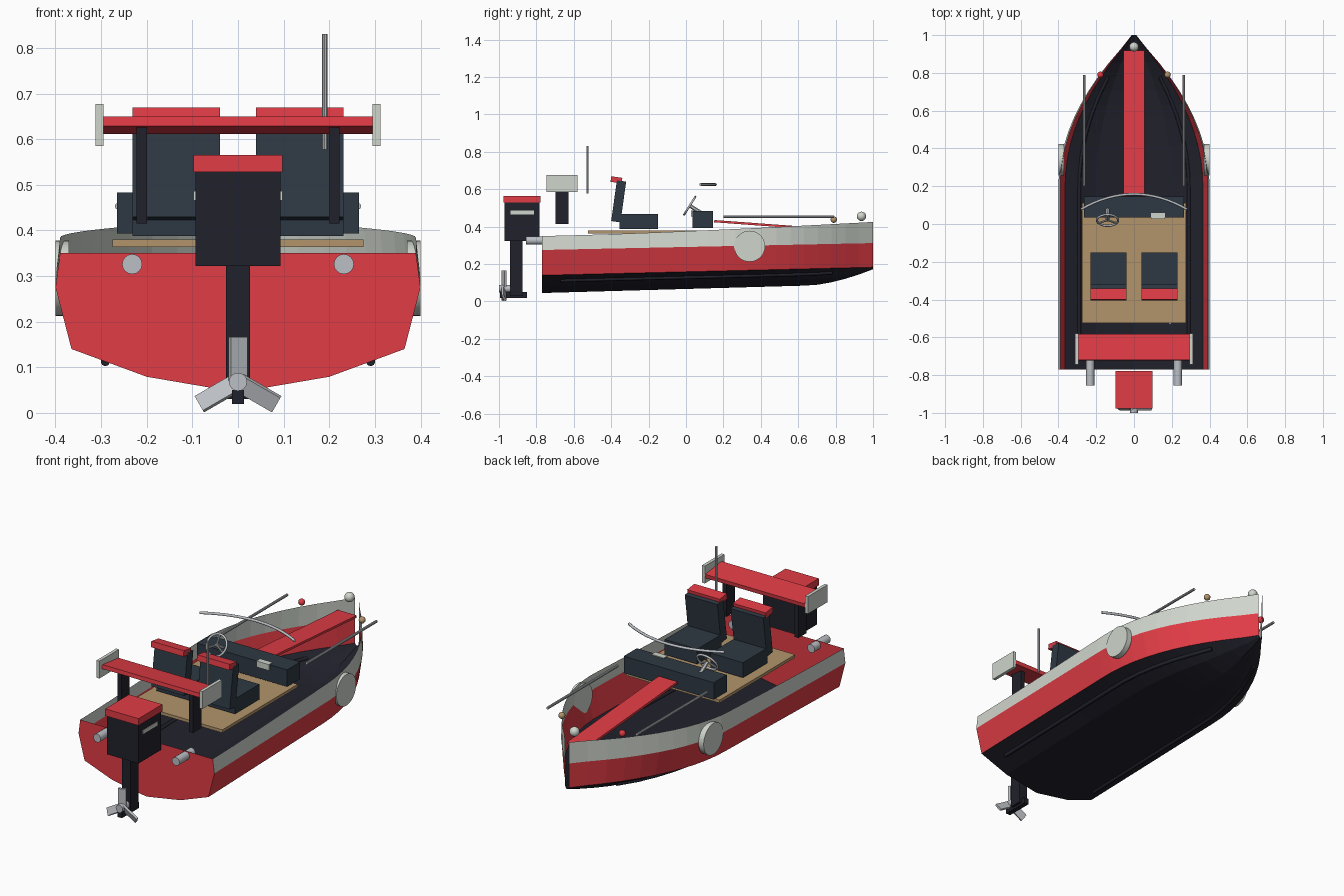
import bpy, bmesh, math
from mathutils import Vector, Matrix

if "Cube" in bpy.data.objects:
    bpy.data.objects.remove(bpy.data.objects["Cube"])


def material(name, rgb):
    m = bpy.data.materials.new(name)
    m.use_nodes = True
    m.diffuse_color = (*rgb, 1)
    m.node_tree.nodes["Principled BSDF"].inputs["Base Color"].default_value = (*rgb, 1)
    return m


RED = material("red", (0.75, 0.045, 0.06))
BLACK = material("near_black", (0.015, 0.015, 0.025))
NAVY = material("navy", (0.027, 0.04, 0.056))
PALE = material("pale_grey", (0.62, 0.66, 0.6))
TAN = material("tan", (0.45, 0.3, 0.15))
METAL = material("metal", (0.5, 0.52, 0.55))


def finish(bm, name, *mats, smooth=False):
    me = bpy.data.meshes.new(name)
    bm.to_mesh(me)
    bm.free()
    ob = bpy.data.objects.new(name, me)
    bpy.context.collection.objects.link(ob)
    for m in mats:
        me.materials.append(m)
    if smooth:
        bpy.ops.object.select_all(action='DESELECT')
        ob.select_set(True)
        bpy.context.view_layer.objects.active = ob
        bpy.ops.object.shade_smooth_by_angle()
    return ob


def box(name, xs, ys, zs, mat, tilt=0):
    """Box from its x, y, z ranges, tilted about x through its centre."""
    ranges = (xs, ys, zs)
    centre = [(a + b) / 2 for a, b in ranges]
    size = [b - a for a, b in ranges]
    bm = bmesh.new()
    bmesh.ops.create_cube(bm, size=1, matrix=Matrix.Translation(centre)
                          @ Matrix.Rotation(math.radians(tilt), 4, 'X')
                          @ Matrix.Diagonal((*size, 1)))
    return finish(bm, name, mat)


def rod(name, a, b, r, mat, sides=16):
    a, b = Vector(a), Vector(b)
    d = b - a
    bm = bmesh.new()
    bmesh.ops.create_cone(bm, cap_ends=True, segments=sides, radius1=r, radius2=r, depth=d.length,
                          matrix=Matrix.Translation((a + b) / 2) @ d.to_track_quat('Z', 'Y').to_matrix().to_4x4())
    return finish(bm, name, mat, smooth=True)


def ball(name, pos, r, mat):
    bm = bmesh.new()
    bmesh.ops.create_uvsphere(bm, u_segments=16, v_segments=10, radius=r, matrix=Matrix.Translation(pos))
    return finish(bm, name, mat, smooth=True)


def tube(name, points, r, mat, cyclic=False):
    cu = bpy.data.curves.new(name, 'CURVE')
    cu.dimensions = '3D'
    cu.bevel_depth = r
    cu.bevel_resolution = 2
    cu.use_fill_caps = True
    sp = cu.splines.new('POLY')
    sp.points.add(len(points) - 1)
    for p, co in zip(sp.points, points):
        p.co = (*co, 1)
    sp.use_cyclic_u = cyclic
    ob = bpy.data.objects.new(name, cu)
    bpy.context.collection.objects.link(ob)
    cu.materials.append(mat)
    return ob


def mix(a, b, t):
    return a + (b - a) * t


# Hull lines
STERN, BOW = -0.77, 1.0


def beam(y):
    t = max(0, (y - 0.2) / 0.8)
    return max(0.03, 1 - t ** 2)


def keel(y):
    if y < 0.65:
        return mix(0.045, 0.085, (y - STERN) / (0.65 - STERN))
    return mix(0.085, 0.172, ((y - 0.65) / 0.35) ** 1.6)


def half_section(y):
    t = (y - STERN) / (BOW - STERN)
    w, k, chine = beam(y), keel(y), mix(0.14, 0.183, t)
    return [(0, k), (0.2 * w, mix(k, chine, 0.36)), (0.365 * w, chine),
            (0.4 * w, mix(0.275, 0.312, t)), (0.39 * w, mix(0.35, 0.425, t ** 1.3))]


# Open hull shell with black bottom, red sides and pale top strake
bm = bmesh.new()
rows = []
for i in range(25):
    y = mix(STERN, BOW, i / 24)
    half = half_section(y)
    full = [(-x, z) for x, z in reversed(half[1:])] + half
    rows.append([bm.verts.new((x, y, z)) for x, z in full])
bands = (2, 1, 0, 0, 0, 0, 1, 2)
for r0, r1 in zip(rows, rows[1:]):
    for j, band in enumerate(bands):
        f = bm.faces.new((r0[j], r0[j + 1], r1[j + 1], r1[j]))
        f.material_index = band
transom = bm.faces.new(rows[0])
transom.material_index = 1
bmesh.ops.recalc_face_normals(bm, faces=bm.faces)
finish(bm, "hull", BLACK, RED, PALE)

# Paired hull fittings
for s, side in ((1, "left"), (-1, "right")):
    path = []
    for i in range(15):
        y = mix(-0.67, 0.78, i / 14)
        h = half_section(y)
        path.append((s * mix(h[1][0], h[2][0], 0.55), y, mix(h[1][1], h[2][1], 0.55) - 0.003))
    tube(f"spray_rail_{side}", path, 0.01, BLACK)
    rod(f"side_disc_{side}", (s * 0.37, 0.34, 0.295), (s * 0.4, 0.34, 0.295), 0.083, PALE, 32)
    rod(f"exhaust_pipe_{side}", (s * 0.232, -0.855, 0.326), (s * 0.232, -0.72, 0.326), 0.022, METAL)
    rod(f"hand_rail_{side}", (s * 0.263, 0.2, 0.453), (s * 0.263, 0.79, 0.453), 0.007, METAL, 10)
    ball(f"side_light_{side}", (s * 0.178, 0.79, 0.437), 0.017, TAN if s > 0 else RED)
ball("bow_light", (0, 0.938, 0.455), 0.025, PALE)

# Foredeck stripe, sloping down to the bow
box("foredeck_stripe", (-0.055, 0.055), (0.15, 0.92), (0.395, 0.407), RED, -4.2)

# Cockpit
box("cockpit_floor", (-0.275, 0.275), (-0.525, 0.11), (0.364, 0.38), TAN)
box("console", (-0.265, 0.265), (0.035, 0.145), (0.393, 0.483), NAVY)
box("instrument_panel", (0.09, 0.163), (0.026, 0.058), (0.455, 0.487), PALE)
arc = [mix(-1, 1, i / 16) for i in range(17)]
tube("windshield_rail", [(0.28 * u, 0.158 - 0.08 * u * u, 0.625) for u in arc], 0.007, METAL)

# Steering wheel
hub = Vector((-0.14, 0.02, 0.512))
turn = Matrix.Rotation(math.radians(58), 3, 'X')
ring = [hub + turn @ Vector((0.056 * math.cos(a), 0.056 * math.sin(a), 0))
        for a in (math.tau * i / 24 for i in range(24))]
tube("wheel_rim", ring, 0.006, METAL, True)
for i in range(3):
    rod(f"wheel_spoke_{i + 1}", hub, ring[i * 8 + 6], 0.005, METAL, 8)
rod("steering_column", hub, hub + turn @ Vector((0, 0, -0.07)), 0.01, METAL, 12)

# Seats
for s, side in ((1, "left"), (-1, "right")):
    xs = sorted((s * 0.039, s * 0.231))
    box(f"seat_cushion_{side}", xs, (-0.355, -0.15), (0.388, 0.468), NAVY)
    box(f"seat_back_{side}", xs, (-0.385, -0.335), (0.425, 0.645), NAVY, -8)
    box(f"headrest_{side}", xs, (-0.402, -0.342), (0.635, 0.665), RED, -8)

# Rear arch
box("arch_wing", (-0.3, 0.3), (-0.722, -0.583), (0.62, 0.641), RED, -7)
for s, side in ((1, "left"), (-1, "right")):
    box(f"arch_end_plate_{side}", sorted((s * 0.295, s * 0.312)), (-0.745, -0.58), (0.585, 0.677), PALE)
    box(f"arch_strut_{side}", sorted((s * 0.199, s * 0.223)), (-0.697, -0.627), (0.415, 0.625), BLACK)
rod("antenna", (0.19, -0.527, 0.577), (0.19, -0.527, 0.83), 0.006, METAL, 10)

# Outboard motor
box("motor_cowl", (-0.093, 0.093), (-0.97, -0.782), (0.322, 0.528), BLACK)
box("motor_cap", (-0.098, 0.098), (-0.977, -0.777), (0.528, 0.565), RED)
for s, side in ((1, "left"), (-1, "right")):
    box(f"motor_trim_{side}", sorted((s * 0.092, s * 0.097)), (-0.937, -0.812), (0.465, 0.486), PALE)
box("motor_leg", (-0.026, 0.026), (-0.94, -0.875), (0.03, 0.33), BLACK)
box("motor_skeg", (-0.013, 0.013), (-0.995, -0.85), (0.019, 0.05), BLACK)

# Propeller
rod("propeller_hub", (0, -1.0, 0.068), (0, -0.935, 0.068), 0.02, METAL)
for i in range(3):
    bm = bmesh.new()
    place = (Matrix.Translation((0, -0.973, 0.068)) @ Matrix.Rotation(math.tau * i / 3, 4, 'Y')
             @ Matrix.Translation((0, 0, 0.05)) @ Matrix.Rotation(math.radians(25), 4, 'Z'))
    bmesh.ops.create_cube(bm, size=1, matrix=place @ Matrix.Diagonal((0.04, 0.012, 0.096, 1)))
    finish(bm, f"propeller_blade_{i + 1}", METAL)
